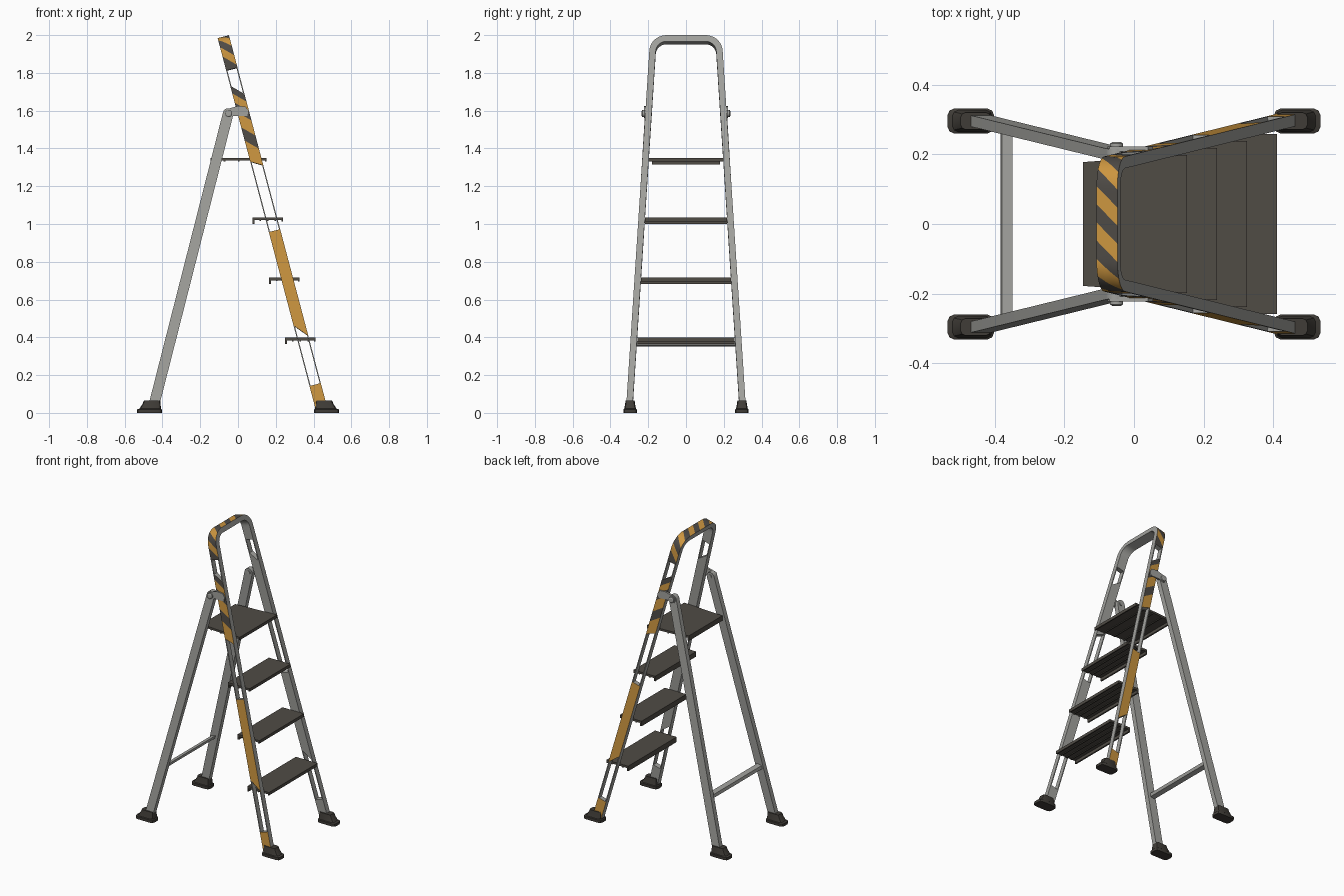
import bpy, bmesh, math
from mathutils import Vector

if "Cube" in bpy.data.objects:
    bpy.data.objects.remove(bpy.data.objects["Cube"])


def material(name, rgb):
    m = bpy.data.materials.new(name)
    m.diffuse_color = (*rgb, 1)
    m.use_nodes = True
    m.node_tree.nodes["Principled BSDF"].inputs["Base Color"].default_value = m.diffuse_color
    return m


GREY = material("aluminium grey", (0.36, 0.36, 0.34))
ORANGE = material("warning orange", (0.60, 0.30, 0.05))
DARK = material("dark stripe", (0.075, 0.068, 0.060))
TREAD = material("step brown grey", (0.080, 0.072, 0.060))
RUBBER = material("foot rubber", (0.050, 0.045, 0.038))


def finish(name, bm, mats, angle=30):
    bmesh.ops.recalc_face_normals(bm, faces=bm.faces[:])
    for f in bm.faces:
        f.smooth = True
    me = bpy.data.meshes.new(name)
    bm.to_mesh(me)
    bm.free()
    me.set_sharp_from_angle(angle=math.radians(angle))
    for m in mats:
        me.materials.append(m)
    ob = bpy.data.objects.new(name, me)
    bpy.context.scene.collection.objects.link(ob)
    return ob


def loft(name, rings, mat):
    """Closed solid through a list of equal-length point rings."""
    bm = bmesh.new()
    vs = [[bm.verts.new(p) for p in ring] for ring in rings]
    n = len(vs[0])
    for a, b in zip(vs, vs[1:]):
        for i in range(n):
            bm.faces.new((a[i], a[(i + 1) % n], b[(i + 1) % n], b[i]))
    bm.faces.new(vs[0])
    bm.faces.new(vs[-1])
    return finish(name, bm, [mat])


# Front frame: one hoop of rectangular tube, laid out in a leaning plane
TILT, W, T = math.atan(0.264), 0.031, 0.034
A, R, TOP = math.atan(0.063), 0.09, 2.06
VT = TOP - R + R * math.sin(A)
UC = 0.3185 - 0.063 * VT - R * math.cos(A)
ARC = R * (math.pi / 2 - A)


def hoop(s, n, depth):
    """Point at arc length s from the top centre, n across, depth inwards."""
    d = abs(s)
    if d < UC:
        u, v, ang = d, TOP, math.pi / 2
    elif d < UC + ARC:
        ang = math.pi / 2 - (d - UC) / R
        u, v = UC + R * math.cos(ang), TOP - R + R * math.sin(ang)
    else:
        ang, e = A, d - UC - ARC
        u = UC + R * math.cos(A) + e * math.sin(A)
        v = VT - e * math.cos(A)
    u -= depth * math.cos(ang)
    v -= depth * math.sin(ang)
    return Vector((0.448 - math.sin(TILT) * v + math.cos(TILT) * n,
                   math.copysign(u, s),
                   math.cos(TILT) * v + math.sin(TILT) * n))


def dist(z):
    return UC + ARC + (VT - z / math.cos(TILT)) / math.cos(A)


# (height, slant of the boundary, what lies above it) for one side
G, O, D, HOLE = 0, 1, 2, 3
LEG = [(0.035, 0, O), (0.15, 0, HOLE), (0.435, 1.2, O), (0.965, 0, HOLE),
       (1.32, 0.6, O), (1.42, 1, D), (1.49, 1, O), (1.57, 1, D),
       (1.62, 1, O), (1.67, 1, D), (1.71, 1, HOLE), (1.82, 0, D)]
sections = [(-dist(z), k, kind) for z, k, kind in LEG]
dA, STRIPES, SUB = dist(1.865), 11, 4
for i in range(STRIPES * SUB):
    sections.append((-dA + 2 * dA * i / (STRIPES * SUB), 1, (O, D)[(i // SUB) % 2]))
kinds = [k for _, _, k in LEG]
right = list(reversed(LEG))
sections.append((dA, 1, D))
for i, (z, k, kind) in enumerate(right):
    below = right[i + 1][2] if i + 1 < len(right) else G
    sections.append((dist(z), -k, below))

bm = bmesh.new()
COLS = [-W, -W + 0.006, -0.008, 0.008, W - 0.006, W]
grid = [[[bm.verts.new(hoop(s - k * n, n, dep)) for n in COLS] for dep in (0, T)]
        for s, k, _ in sections]
NS, NC = len(sections) - 1, len(COLS) - 1


def filled(i, c):
    return 0 <= i < NS and 0 <= c < NC and (sections[i][2] != HOLE or c in (0, NC - 1))


def face(mat, *vs):
    bm.faces.new(vs).material_index = mat


for i in range(NS):
    for c in range(NC):
        if not filled(i, c):
            continue
        (o0, i0), (o1, i1) = grid[i], grid[i + 1]
        kind = sections[i][2]
        face(G if kind == HOLE else kind, o0[c], o0[c + 1], o1[c + 1], o1[c])
        face(G, i0[c], i1[c], i1[c + 1], i0[c + 1])
        for dc, e in ((-1, c), (1, c + 1)):
            if not filled(i, c + dc):
                face(G, o0[e], o1[e], i1[e], i0[e])
        for di, (o, n) in ((-1, grid[i]), (1, grid[i + 1])):
            if not filled(i + di, c):
                face(G, o[c], o[c + 1], n[c + 1], n[c])
bmesh.ops.delete(bm, geom=[v for v in bm.verts if not v.link_faces], context='VERTS')
finish("front_frame", bm, [GREY, ORANGE, DARK])


# Steps: ribbed profile with a turned-down back edge
def tread(name, x0, x1, z, y0, y1):
    pts = [(x0, z), (x0, z - 0.034), (x0 + 0.01, z - 0.034), (x0 + 0.01, z - 0.014)]
    for j in range(1, 4):
        x = x0 + (x1 - x0) * j / 4
        pts += [(x - 0.004, z - 0.014), (x - 0.004, z - 0.019),
                (x + 0.004, z - 0.019), (x + 0.004, z - 0.014)]
    pts += [(x1 - 0.008, z - 0.014), (x1 - 0.008, z - 0.02), (x1, z - 0.02), (x1, z)]

    def half(x):
        return y0 + (y1 - y0) * (x - x0) / (x1 - x0)
    loft(name, [[(x, sgn * half(x), zz) for x, zz in pts] for sgn in (-1, 1)], TREAD)


for i, (x0, z, y) in enumerate([(0.25, 0.398, 0.258), (0.164, 0.716, 0.238), (0.077, 1.034, 0.218)]):
    tread(f"step_{i + 1}", x0, x0 + 0.161, z, y, y)
tread("platform", -0.146, 0.152, 1.35, 0.178, 0.199)


# Feet: chamfered pads tapering up to a socket around the leg
def foot(name, sx, sy):
    rings = []
    for z, hx, hy, shift in ((0, .067, .036, 0), (.018, .067, .036, 0), (.022, .057, .031, .004),
                             (.05, .047, .026, .012), (.066, .043, .024, .014)):
        c = hy * 0.55
        pts = [(hx, -hy + c), (hx, hy - c), (hx - c * .3, hy - c * .3), (hx - c, hy)]
        pts += [(-x, y) for x, y in reversed(pts[1:])]
        pts += [(-hx, -hy + c), (-hx + c * .3, -hy + c * .3), (-hx + c, -hy),
                (hx - c, -hy), (hx - c * .3, -hy + c * .3)]
        rings.append([(sx * (0.469 - shift + x), sy * 0.296 + y, z) for x, y in pts])
    loft(name, rings, RUBBER)


def disc(x, z, r, n=16):
    return [(x + r * math.cos(2 * math.pi * i / n), z + r * math.sin(2 * math.pi * i / n))
            for i in range(n)]


for sy, side in ((-1, "right"), (1, "left")):
    foot(f"front_foot_{side}", 1, sy)
    foot(f"rear_foot_{side}", -1, sy)

    # Rear leg: flat tube with a rounded top, splayed outwards
    lo, hi = Vector((-0.448, 0.03)), Vector((-0.052, 1.585))
    ax = (hi - lo).normalized()
    pr = Vector((ax.y, -ax.x)) * 0.028
    pts = [lo - pr, lo + pr]
    for j in range(9):
        a = math.pi * j / 8
        pts.append(hi + pr * math.cos(a) + ax * 0.028 * math.sin(a))

    def leg_y(z):
        return 0.298 - 0.097 * (z - 0.03) / 1.555
    loft(f"rear_leg_{side}", [[(p.x, sy * (leg_y(p.y) + o), p.y) for p in pts]
                              for o in (-0.016, 0.016)], GREY)

    # Hinge bracket and pin
    plate = [(-0.07, 1.605), (-0.076, 1.585), (-0.066, 1.565), (-0.045, 1.56),
             (-0.025, 1.572), (0.05, 1.572), (0.055, 1.60), (0.04, 1.622), (0.0, 1.625)]
    loft(f"hinge_bracket_{side}", [[(x, sy * y, z) for x, z in plate] for y in (0.209, 0.222)], GREY)
    loft(f"hinge_pin_{side}", [[(x, sy * y, z) for x, z in disc(-0.05, 1.585, r)]
                               for y, r in ((0.18, .012), (0.221, .012), (0.222, .019),
                                            (0.231, .019), (0.235, .013))], GREY)

# Rear crossbar
loft("rear_crossbar", [[(x, y, z) for x, z in ((-0.384, .352), (-0.354, .36), (-0.349, .38), (-0.379, .372))]
                       for y in (-0.268, 0.268)], GREY)
